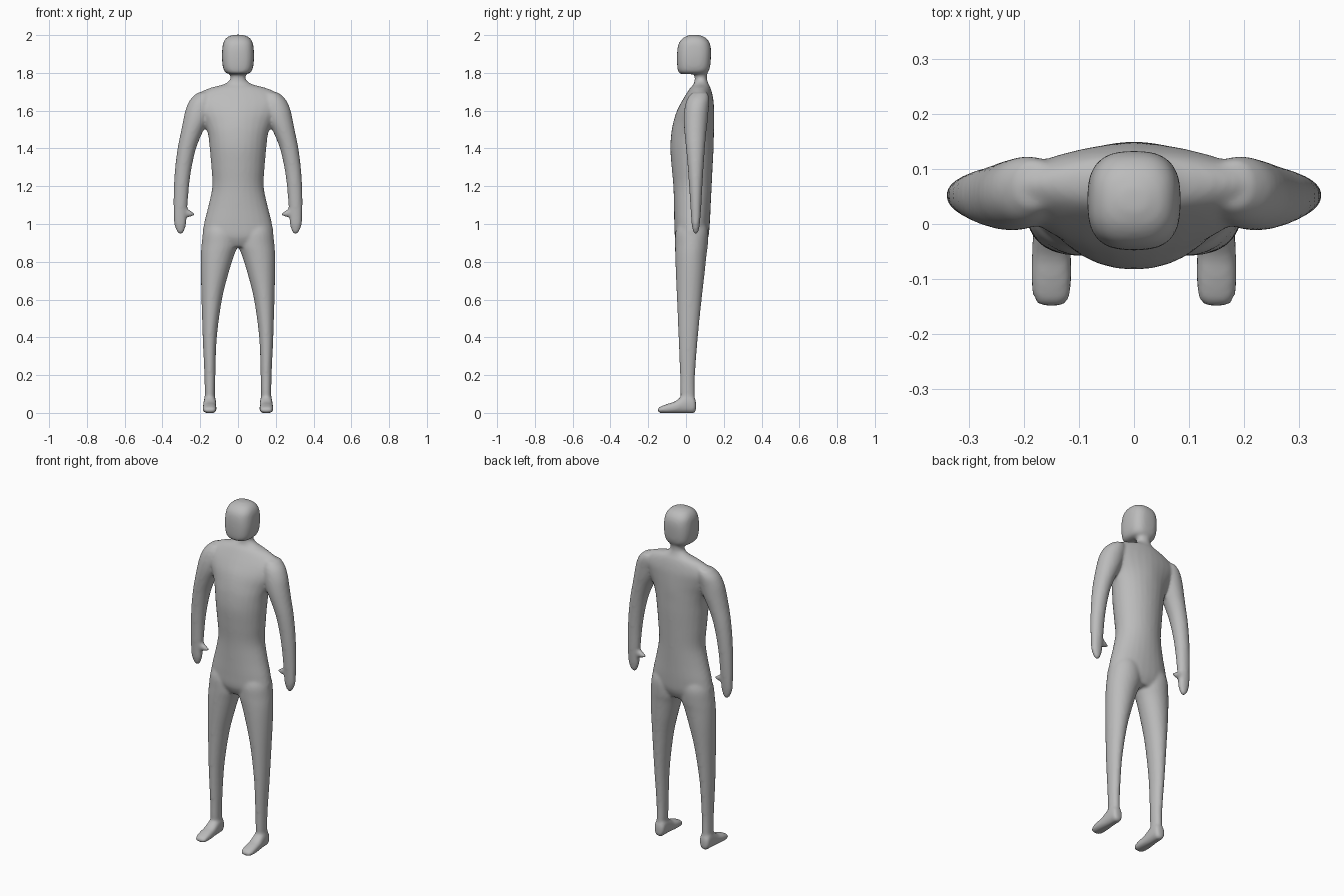
import bpy, bmesh, math
from mathutils import Vector

SEG = 28
bm = bmesh.new()


def smooth_rows(rows, steps=4):
    """Catmull-Rom interpolation between the ring rows."""
    out = []
    for i in range(len(rows) - 1):
        a, b = rows[max(i - 1, 0)], rows[i]
        c, d = rows[i + 1], rows[min(i + 2, len(rows) - 1)]
        for k in range(steps):
            t = k / steps
            out.append([0.5 * (2 * q + (r - p) * t + (2 * p - 5 * q + 4 * r - s) * t * t
                               + (3 * q - p - 3 * r + s) * t ** 3)
                        for p, q, r, s in zip(a, b, c, d)])
    return out + [list(rows[-1])]


def loft(rows, axis="z", side=1):
    """Rows are (position, u0, u1, v0, v1, roundness exponent)."""
    rings = []
    for pos, u0, u1, v0, v1, n in smooth_rows(rows):
        ring = []
        for i in range(SEG):
            a = 2 * math.pi * i / SEG
            c, s = math.cos(a), math.sin(a)
            u = (u0 + u1) / 2 + (u1 - u0) / 2 * math.copysign(abs(c) ** (2 / n), c)
            v = (v0 + v1) / 2 + (v1 - v0) / 2 * math.copysign(abs(s) ** (2 / n), s)
            x, y, z = {"z": (u, v, pos), "y": (u, pos, v), "x": (pos, u, v)}[axis]
            ring.append(bm.verts.new((x * side, y, z)))
        rings.append(ring)
    for r0, r1 in zip(rings, rings[1:]):
        for i in range(SEG):
            j = (i + 1) % SEG
            bm.faces.new((r0[i], r0[j], r1[j], r1[i]))
    bm.faces.new(rings[0][::-1])
    bm.faces.new(rings[-1])


def centred(rows):
    return [(z, -w, w, y0, y1, n) for z, w, y0, y1, n in rows]


# torso, shoulders and neck
loft(centred([
    (0.88, 0.10, -0.035, 0.095, 2), (0.93, 0.182, -0.058, 0.118, 2.1),
    (1.00, 0.180, -0.062, 0.126, 2.1), (1.10, 0.156, -0.064, 0.131, 2),
    (1.20, 0.136, -0.067, 0.136, 2), (1.30, 0.141, -0.076, 0.141, 2),
    (1.40, 0.150, -0.083, 0.146, 2), (1.48, 0.160, -0.078, 0.148, 2),
    (1.54, 0.185, -0.067, 0.150, 1.8), (1.60, 0.225, -0.048, 0.149, 1.7),
    (1.65, 0.243, -0.022, 0.146, 1.7), (1.69, 0.215, 0.002, 0.139, 1.7),
    (1.72, 0.150, 0.022, 0.130, 1.8), (1.74, 0.075, 0.040, 0.120, 2),
    (1.765, 0.042, 0.046, 0.112, 2), (1.79, 0.042, 0.046, 0.112, 2),
    (1.85, 0.046, 0.046, 0.112, 2)]))

# head
loft(centred([
    (1.793, 0.045, -0.025, 0.100, 2.5), (1.803, 0.068, -0.040, 0.116, 2.7),
    (1.83, 0.080, -0.046, 0.127, 2.8), (1.88, 0.085, -0.048, 0.132, 2.8),
    (1.93, 0.083, -0.045, 0.132, 2.7), (1.965, 0.076, -0.034, 0.122, 2.6),
    (1.99, 0.056, -0.008, 0.098, 2.4), (2.002, 0.022, 0.024, 0.064, 2)]))

for side in (-1, 1):
    # leg
    loft([(0.03, 0.122, 0.178, -0.022, 0.047, 2), (0.10, 0.122, 0.176, -0.030, 0.047, 2),
          (0.20, 0.120, 0.178, -0.032, 0.048, 2), (0.40, 0.112, 0.187, -0.040, 0.063, 2),
          (0.60, 0.085, 0.193, -0.048, 0.083, 2), (0.74, 0.050, 0.197, -0.054, 0.099, 2),
          (0.83, 0.022, 0.197, -0.057, 0.108, 2), (0.89, 0.000, 0.193, -0.058, 0.116, 2),
          (0.96, 0.004, 0.184, -0.055, 0.118, 2), (1.02, 0.03, 0.16, -0.03, 0.10, 2)],
         side=side)
    # foot
    loft([(-0.151, 0.134, 0.166, 0.005, 0.018, 2.2), (-0.138, 0.118, 0.182, 0.000, 0.032, 2.5),
          (-0.10, 0.113, 0.187, -0.002, 0.047, 2.6), (-0.06, 0.114, 0.186, -0.002, 0.060, 2.5),
          (-0.025, 0.115, 0.184, -0.002, 0.085, 2.4), (0.01, 0.116, 0.182, -0.002, 0.10, 2.4),
          (0.04, 0.119, 0.179, -0.002, 0.09, 2.4), (0.053, 0.132, 0.168, 0.010, 0.06, 2.2)],
         axis="y", side=side)
    # arm and palm
    loft([(0.946, 0.296, 0.312, 0.045, 0.060, 2), (0.965, 0.284, 0.326, 0.036, 0.068, 2),
          (1.00, 0.274, 0.338, 0.030, 0.073, 2.2), (1.05, 0.272, 0.340, 0.026, 0.078, 2.2),
          (1.11, 0.266, 0.342, 0.022, 0.082, 2), (1.20, 0.259, 0.340, 0.016, 0.087, 2),
          (1.30, 0.245, 0.333, 0.009, 0.093, 2), (1.40, 0.222, 0.320, 0.000, 0.100, 2),
          (1.48, 0.190, 0.304, -0.008, 0.107, 2), (1.55, 0.155, 0.290, -0.012, 0.115, 2),
          (1.61, 0.135, 0.276, -0.008, 0.120, 2), (1.66, 0.130, 0.252, 0.005, 0.123, 2),
          (1.695, 0.14, 0.215, 0.030, 0.115, 2)], side=side)
    # thumb
    loft([(0.230, 0.046, 0.058, 1.046, 1.056, 2), (0.242, 0.040, 0.064, 1.040, 1.066, 2),
          (0.26, 0.036, 0.068, 1.038, 1.076, 2), (0.285, 0.034, 0.070, 1.036, 1.098, 2),
          (0.31, 0.036, 0.068, 1.040, 1.11, 2)], axis="x", side=side)

bmesh.ops.recalc_face_normals(bm, faces=bm.faces)
mesh = bpy.data.meshes.new("body")
bm.to_mesh(mesh)
bm.free()
body = bpy.data.objects.new("body", mesh)
bpy.context.collection.objects.link(body)

grey = bpy.data.materials.new("plain grey")
grey.diffuse_color = (0.5, 0.5, 0.5, 1)
mesh.materials.append(grey)
for p in mesh.polygons:
    p.use_smooth = True

# fuse the parts into one skin and soften the joints
fuse = body.modifiers.new("fuse", "REMESH")
fuse.mode = "VOXEL"
fuse.voxel_size = 0.008
fuse.use_smooth_shade = True
soft = body.modifiers.new("soften", "SMOOTH")
soft.factor = 0.5
soft.iterations = 8
